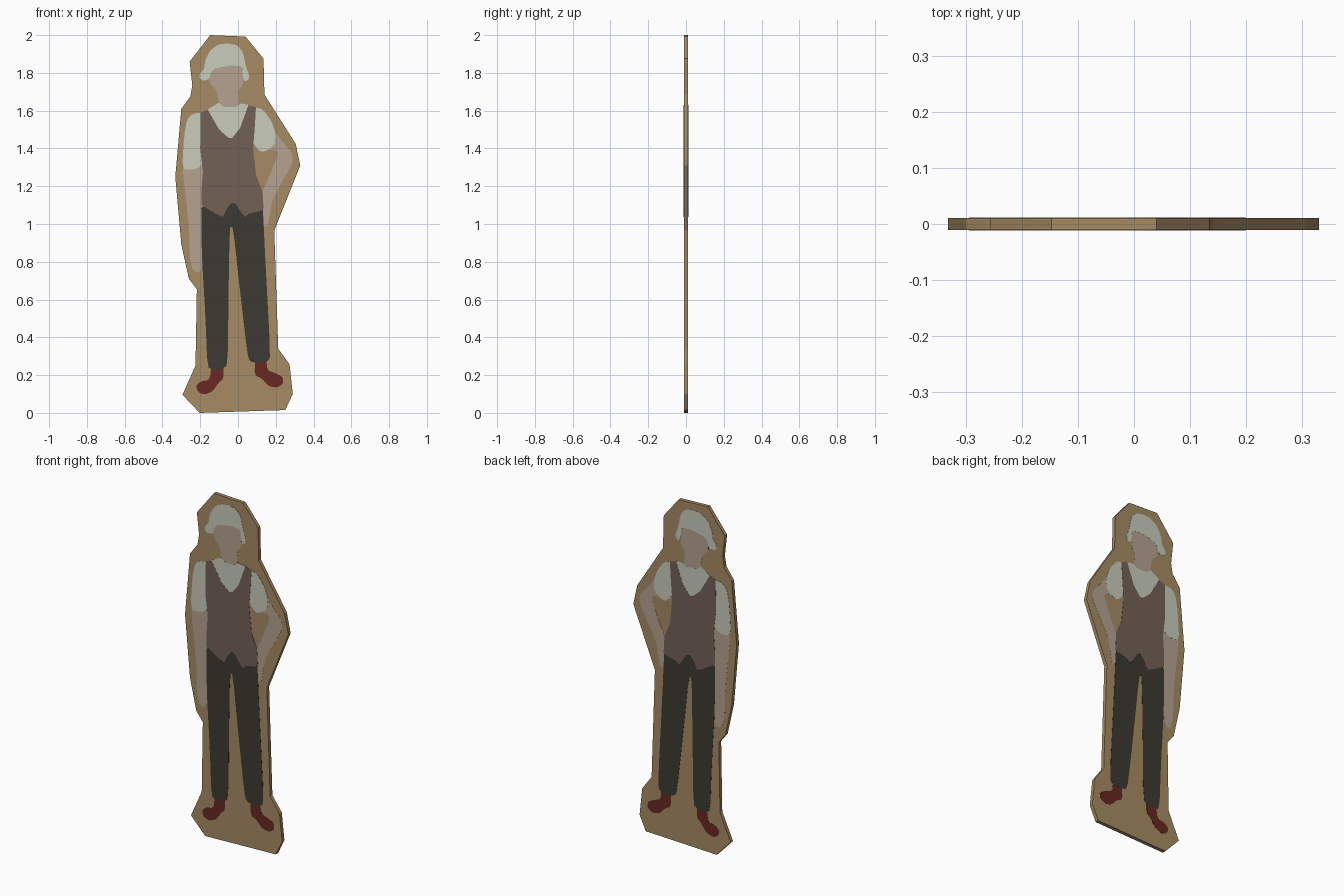
import bpy, bmesh

HALF = 0.0105      # half thickness of the board
STEP = 0.0005      # height of one paint layer


def material(name, r, g, b):
    lin = [((c / 255 + 0.055) / 1.055) ** 2.4 for c in (r, g, b)]
    m = bpy.data.materials.new(name)
    m.diffuse_color = (*lin, 1)
    return m


CARD = material("tan card", 166, 139, 99)
PALE = material("pale cloth", 200, 204, 188)
SKIN = material("skin", 181, 162, 144)
BROWN = material("brown vest", 115, 97, 86)
DARK = material("dark trousers", 59, 58, 50)
RED = material("red shoes", 103, 40, 34)


def rounded(pts):
    """Cut every corner of a closed outline once."""
    out = []
    for (x0, z0), (x1, z1) in zip(pts, pts[1:] + pts[:1]):
        out += [(x0 * .8 + x1 * .2, z0 * .8 + z1 * .2),
                (x0 * .2 + x1 * .8, z0 * .2 + z1 * .8)]
    return out


def slab(name, pts, mat, y0, y1):
    """Extrude an outline (x, z in hundredths) from y0 to y1."""
    bm = bmesh.new()
    face = bm.faces.new([bm.verts.new((x / 100, y0, z / 100)) for x, z in pts])
    ext = bmesh.ops.extrude_face_region(bm, geom=[face], use_keep_orig=True)
    for v in ext["geom"]:
        if isinstance(v, bmesh.types.BMVert):
            v.co.y = y1
    bmesh.ops.recalc_face_normals(bm, faces=bm.faces)
    me = bpy.data.meshes.new(name)
    bm.to_mesh(me)
    bm.free()
    me.materials.append(mat)
    ob = bpy.data.objects.new(name, me)
    bpy.context.collection.objects.link(ob)
    return ob


def painted(name, layer, mat, pts, smooth=True):
    """Thin plate on the front, mirrored to the back."""
    ob = slab(name, rounded(pts) if smooth else pts, mat,
              -HALF - layer * STEP, -HALF + 0.001)
    mod = ob.modifiers.new("both sides", "MIRROR")
    mod.use_axis = (False, True, False)
    mod.use_clip = False
    mod.use_mirror_merge = False


# Board
slab("board", [
    (-14.7, 200), (4, 199.2), (13.5, 187.5), (14, 168.5), (30.5, 142.5),
    (33, 131), (19.2, 96.5), (21.3, 34), (27.3, 25.7), (29, 10), (25, 1.5),
    (-20.3, 0), (-29.4, 9.6), (-22.5, 25), (-21.8, 65.5), (-26, 71),
    (-30, 89), (-33.2, 125), (-30, 161), (-25.2, 167.5), (-24.2, 173.5),
    (-25.6, 186)], CARD, -HALF, HALF)

# Head
painted("face", 1, SKIN, [
    (-14, 186), (3, 186), (2.8, 174), (0, 170), (0.5, 166), (0.8, 160),
    (-10.5, 160), (-10.3, 166), (-11.5, 171), (-15, 174.5), (-15, 179)])
painted("hair", 2, PALE, [
    (-20.5, 177), (-20, 180), (-18, 182), (-17.3, 187), (-14.7, 192),
    (-10.5, 195), (-5.5, 195.7), (-0.5, 194.7), (2.7, 191), (4, 184),
    (6, 178.5), (5.5, 176.3), (3.5, 175.3), (2.4, 178.5), (2.6, 183.3),
    (-3.5, 184), (-9, 183), (-12.5, 182.3), (-14.5, 180), (-15, 176.8),
    (-18, 175.8)])

# Arms
painted("hanging_arm", 1, SKIN, [
    (-29, 133), (-29, 125), (-28, 117), (-26.5, 104), (-25.7, 94),
    (-25.7, 83), (-24, 75.5), (-21, 74), (-19.3, 76), (-19, 86), (-18.5, 110),
    (-19.3, 118), (-18, 132)])
painted("bent_arm", 1, SKIN, [
    (17, 150), (20, 148.5), (24, 143), (28.8, 137.5), (29, 132.5), (24.8, 125),
    (18.5, 113.5), (16.7, 104.5), (15.8, 99), (13.5, 99), (12, 108),
    (12.3, 116), (14.7, 121), (18, 129), (21.3, 137.5), (19.5, 139.5),
    (15, 139), (14, 145)])
painted("hanging_sleeve", 2, PALE, [
    (-18, 159), (-24, 158.5), (-27, 155.5), (-28.5, 147), (-29.6, 129),
    (-23, 128.7), (-18.5, 131.5), (-18, 140)])
painted("bent_sleeve", 2, PALE, [
    (7, 162), (13, 161), (17.7, 154.5), (20, 147.5), (19.3, 141.5),
    (13.5, 138), (11, 139), (7.5, 143.5)])

# Clothes
painted("shirt", 2, PALE, [
    (-17, 159), (-15.5, 161), (-10.3, 164.2), (-7.5, 162), (-1, 162),
    (1.5, 163.8), (6, 163), (8, 158), (2, 143), (-10, 143)], False)
painted("trousers", 2, DARK, [
    (-19.5, 114), (12.5, 114), (13.3, 106), (14.2, 86), (17.2, 30), (15.5, 27),
    (10.5, 26.3), (6.3, 27.2), (5, 31), (1, 65), (-2.6, 98.5), (-4.4, 98.5),
    (-5, 65), (-5.4, 25.5), (-8.5, 23), (-13, 22.7), (-16.2, 24.2),
    (-17.2, 50), (-19.3, 86)])
painted("vest", 3, BROWN, [
    (-19.8, 158.8), (-16, 160.5), (-10, 150), (-5, 145.6), (-3, 145.6),
    (1.2, 151), (5.5, 163), (9.5, 161.8), (9, 153), (8, 140), (9.5, 126),
    (13, 117), (13.5, 108.5), (12.5, 107), (6, 105.5), (3.8, 103.8), (1, 107),
    (-1, 110.5), (-3.3, 111.3), (-5.7, 108.5), (-8, 103.8), (-12, 105.5),
    (-19.3, 110), (-19.3, 118), (-18.6, 128), (-20, 140)], False)

# Shoes
painted("left_shoe", 1, RED, [
    (-14, 25), (-7.7, 25), (-7.7, 18), (-10.3, 16), (-13.3, 11.5), (-17.7, 9.6),
    (-21.3, 11), (-22.3, 14.5), (-19.5, 16.8), (-15, 17.5)])
painted("right_shoe", 1, RED, [
    (9, 29), (15, 29), (15.5, 22.5), (20, 21), (23.7, 19), (23.8, 15.3),
    (20.5, 13.3), (16, 14.3), (12.8, 18), (8.8, 20)])
